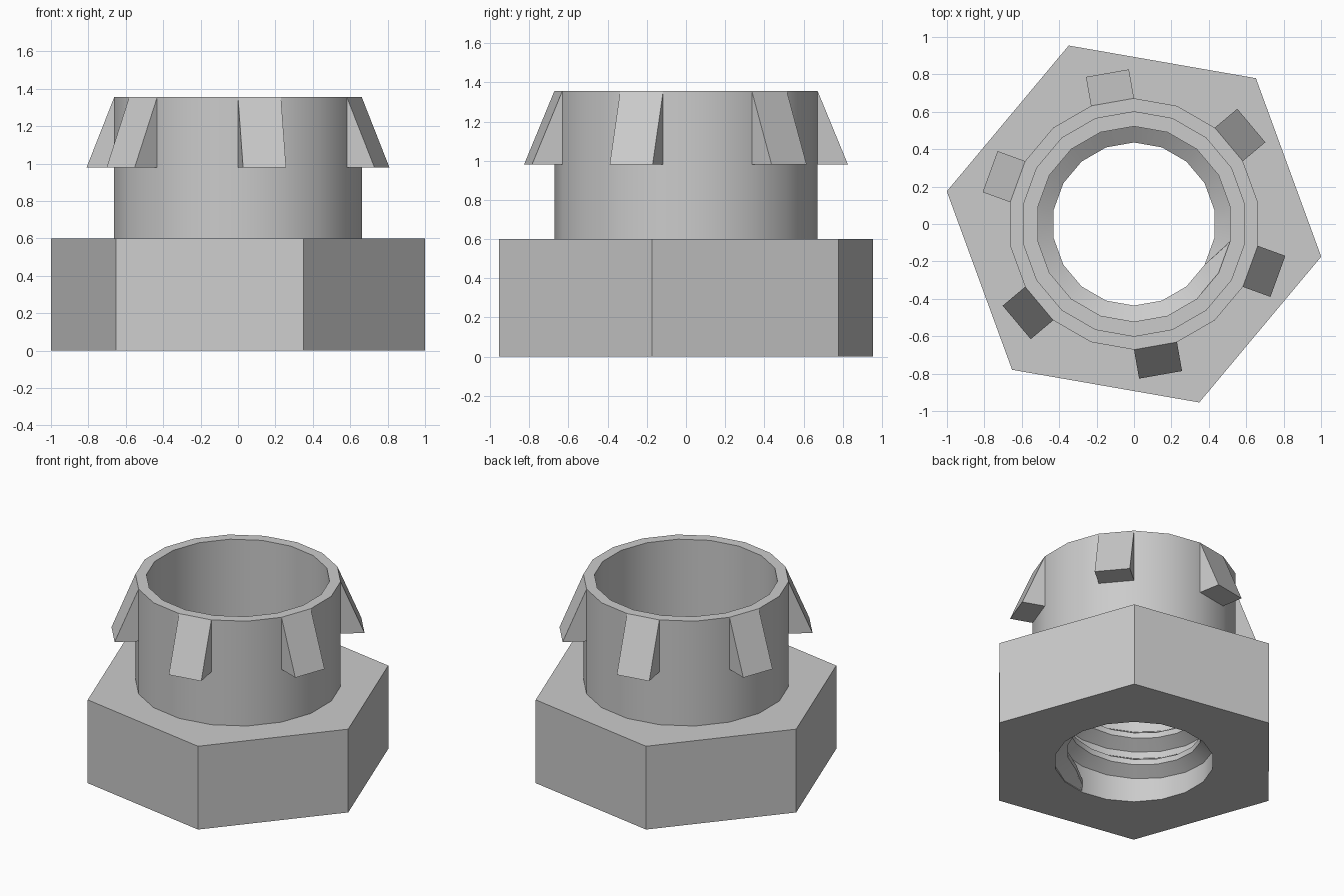
import bpy
import bmesh
import math

if "Cube" in bpy.data.objects:
    bpy.data.objects.remove(bpy.data.objects["Cube"], do_unlink=True)

SIDES = 18
STEP = 2 * math.pi / SIDES
HEX_R, HEX_H = 1.016, 0.60
BORE_R, CREST_R = 0.522, 0.436
COLLAR_R, COLLAR_IN, TOP = 0.672, 0.60, 1.355

grey = bpy.data.materials.new("plain grey")
grey.use_nodes = True
colour = (0.6, 0.6, 0.6, 1)
grey.diffuse_color = colour
grey.node_tree.nodes["Principled BSDF"].inputs["Base Color"].default_value = colour


def polar(r, a, z):
    return (r * math.cos(a), r * math.sin(a), z)


def finish(bm, name):
    bmesh.ops.recalc_face_normals(bm, faces=bm.faces)
    mesh = bpy.data.meshes.new(name)
    bm.to_mesh(mesh)
    bm.free()
    mesh.materials.append(grey)
    obj = bpy.data.objects.new(name, mesh)
    bpy.context.collection.objects.link(obj)
    bpy.ops.object.select_all(action="DESELECT")
    obj.select_set(True)
    bpy.context.view_layer.objects.active = obj
    bpy.ops.object.shade_smooth_by_angle(angle=math.radians(30))
    return obj


def ring(bm, r, z, n, start):
    return [bm.verts.new(polar(r, start + i * 2 * math.pi / n, z)) for i in range(n)]


def wall(bm, low, high):
    n = len(low)
    for i in range(n):
        j = (i + 1) % n
        bm.faces.new((low[i], low[j], high[j], high[i]))


# Hexagonal base with a round bore
bm = bmesh.new()
loops = {}
for z in (0, HEX_H):
    loops[z] = (ring(bm, HEX_R, z, 6, math.radians(-9.9)),
                ring(bm, BORE_R, z, SIDES, math.pi / 2))
for k in range(2):
    wall(bm, loops[0][k], loops[HEX_H][k])
for z in (0, HEX_H):
    verts = set(loops[z][0] + loops[z][1])
    edges = [e for e in bm.edges if all(v in verts for v in e.verts)]
    bmesh.ops.triangle_fill(bm, edges=edges, use_beauty=True)
finish(bm, "hex_base")

# Collar tube standing on the base
bm = bmesh.new()
profile = [(COLLAR_R, HEX_H), (COLLAR_R, TOP), (COLLAR_IN, TOP), (COLLAR_IN, HEX_H)]
rings = [ring(bm, r, z, SIDES, math.pi / 2) for r, z in profile]
for k in range(4):
    wall(bm, rings[k], rings[(k + 1) % 4])
finish(bm, "collar")

# Internal screw thread, fading into the bore at both ends
bm = bmesh.new()
steps, pitch = 40, 0.2
sections = []
for i in range(steps + 1):
    a = -math.pi / 2 + i * STEP
    z = 0.072 + pitch * i / SIDES
    crest = BORE_R if i in (0, steps) else CREST_R
    shape = [(BORE_R + 0.006, -0.08), (crest, -0.02), (crest, 0.02), (BORE_R + 0.006, 0.08)]
    sections.append([bm.verts.new(polar(r, a, min(max(z + dz, 0.002), HEX_H - 0.002)))
                     for r, dz in shape])
for s, t in zip(sections, sections[1:]):
    wall(bm, s, t)
bm.faces.new(sections[0])
bm.faces.new(sections[-1])
finish(bm, "screw_thread")

# Six wedge-shaped catches, one on every third collar facet
facet = COLLAR_R * math.cos(STEP / 2)
half = COLLAR_R * math.sin(STEP / 2)
for k in range(6):
    a = math.radians(-80 + 60 * k)
    c, s = math.cos(a), math.sin(a)
    bm = bmesh.new()
    ends = []
    for side in (-half, half):
        ends.append([bm.verts.new((r * c - side * s, r * s + side * c, z))
                     for r, z in ((facet, 0.98), (facet + 0.157, 0.98), (facet, TOP))])
    wall(bm, ends[0], ends[1])
    for end in ends:
        bm.faces.new(end)
    finish(bm, f"catch_{k + 1}")
